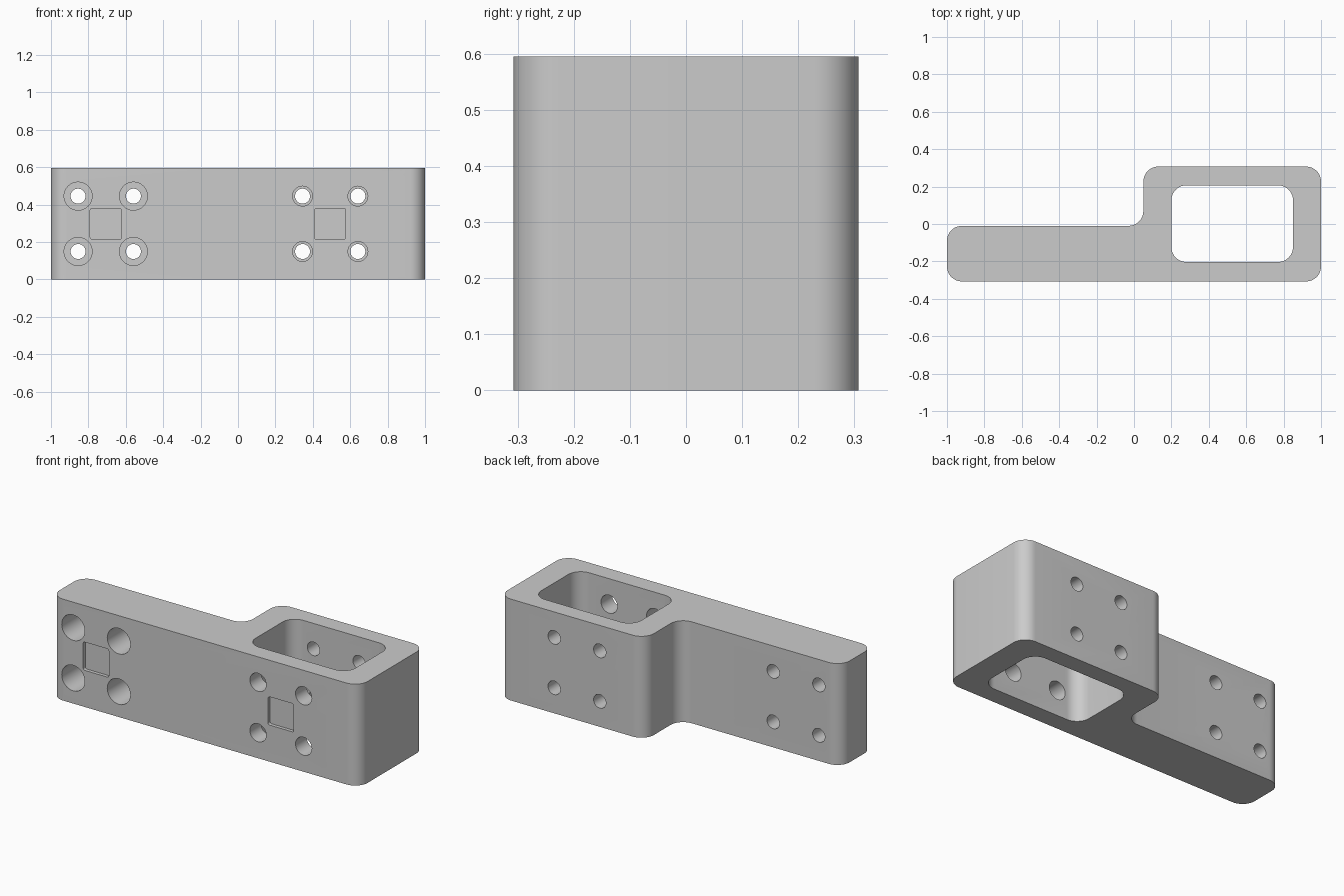
import bpy, bmesh, math
from mathutils import Vector, Matrix

cube = bpy.data.objects.get("Cube")
if cube:
    bpy.data.objects.remove(cube, do_unlink=True)

HEIGHT, FRONT, BACK = 0.595, -0.307, 0.307

grey = bpy.data.materials.new("plain grey")
grey.use_nodes = True
colour = (0.6, 0.6, 0.6, 1)
grey.diffuse_color = colour
grey.node_tree.nodes["Principled BSDF"].inputs["Base Color"].default_value = colour


def rounded(corners, radius, steps=10):
    """Outline with every corner, convex or concave, rounded to an arc."""
    points = []
    for i, corner in enumerate(corners):
        p = Vector(corner)
        a = (Vector(corners[i - 1]) - p).normalized()
        b = (Vector(corners[(i + 1) % len(corners)]) - p).normalized()
        for k in range(steps + 1):
            t = math.pi / 2 * k / steps
            points.append(p + radius * (a * (1 - math.sin(t)) + b * (1 - math.cos(t))))
    return points


def rectangle(x0, x1, y0, y1):
    return [(x0, y0), (x1, y0), (x1, y1), (x0, y1)]


def prism(name, outline, low, high, matrix=Matrix()):
    """Extrude an outline from low to high along z, then transform it."""
    bm = bmesh.new()
    face = bm.faces.new([bm.verts.new((p.x, p.y, low)) for p in outline])
    top = bmesh.ops.extrude_face_region(bm, geom=[face])["geom"]
    bmesh.ops.translate(bm, vec=(0, 0, high - low),
                        verts=[g for g in top if isinstance(g, bmesh.types.BMVert)])
    bm.transform(matrix)
    bmesh.ops.recalc_face_normals(bm, faces=bm.faces)
    mesh = bpy.data.meshes.new(name)
    bm.to_mesh(mesh)
    bm.free()
    mesh.materials.append(grey)
    obj = bpy.data.objects.new(name, mesh)
    bpy.context.collection.objects.link(obj)
    return obj


# Stepped block
body = prism("bracket_body", rounded([
    (-1, FRONT), (1, FRONT), (1, BACK), (0.05, BACK), (0.05, -0.01), (-1, -0.01)], 0.08),
    0, HEIGHT)

# Vertical window through the thick end
cutters = [prism("window_cutter", rounded(rectangle(0.2, 0.85, -0.203, 0.207), 0.08),
                 -0.1, HEIGHT + 0.1)]

# Turns an upright prism so that its length runs along y
lay_down = Matrix.Rotation(math.pi / 2, 4, 'X')


def hole(name, x, z, radius, y0, y1):
    circle = [Vector((x + radius * math.cos(a), z + radius * math.sin(a)))
              for a in (math.tau * k / 32 for k in range(32))]
    cutters.append(prism(name, circle, -y1, -y0, lay_down))


# Bolt holes, wider at the front, and shallow square recesses
for side, centre, radius, depth in (("arm", -0.707, 0.075, 0.197), ("block", 0.493, 0.053, 0.15)):
    for dx in (-0.148, 0.148):
        for dz in (-0.148, 0.148):
            x, z = centre + dx, HEIGHT / 2 + dz
            hole(side + "_bore_cutter", x, z, radius, FRONT - 0.1, FRONT + depth)
            hole(side + "_bolt_cutter", x, z, 0.04, FRONT - 0.15, BACK + 0.1)
    square = rectangle(centre - 0.083, centre + 0.083, HEIGHT / 2 - 0.083, HEIGHT / 2 + 0.083)
    cutters.append(prism(side + "_recess_cutter", rounded(square, 0.01, 4),
                         -FRONT - 0.02, -FRONT + 0.1, lay_down))

for cutter in cutters:
    mod = body.modifiers.new(cutter.name, 'BOOLEAN')
    mod.operation = 'DIFFERENCE'
    mod.solver = 'EXACT'
    mod.object = cutter

# Bake the cuts, then drop the cutters
bpy.context.view_layer.update()
evaluated = body.evaluated_get(bpy.context.evaluated_depsgraph_get())
cut_mesh = bpy.data.meshes.new_from_object(evaluated)
body.modifiers.clear()
body.data = cut_mesh
for cutter in cutters:
    bpy.data.objects.remove(cutter, do_unlink=True)

bpy.ops.object.select_all(action='DESELECT')
body.select_set(True)
bpy.context.view_layer.objects.active = body
bpy.ops.object.shade_smooth_by_angle(angle=math.radians(30))
